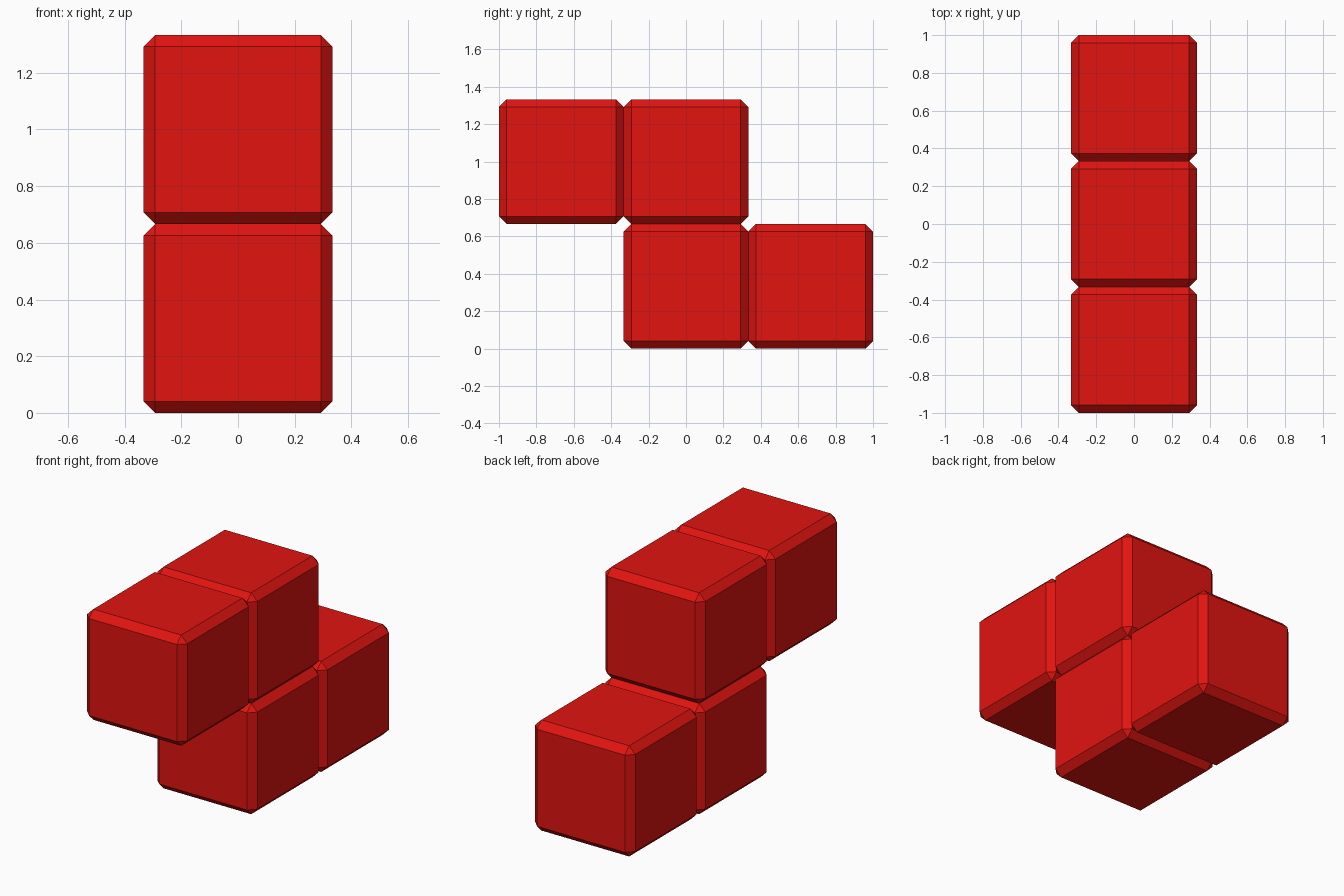
import bpy
import bmesh

if "Cube" in bpy.data.objects:
    bpy.data.objects.remove(bpy.data.objects["Cube"])

SIZE = 2 / 3      # three blocks span the 2 unit length
CHAMFER = 0.041

red = bpy.data.materials.new("red")
red.diffuse_color = (0.75, 0.007, 0.005, 1)
red.use_nodes = True
red.node_tree.nodes["Principled BSDF"].inputs["Base Color"].default_value = red.diffuse_color


def add_block(name, y, z):
    """One chamfered cube, placed by its grid cell centre."""
    bm = bmesh.new()
    bmesh.ops.create_cube(bm, size=SIZE)
    bmesh.ops.bevel(bm, geom=bm.edges[:], offset=CHAMFER, segments=1,
                    affect='EDGES', clamp_overlap=True)
    mesh = bpy.data.meshes.new(name)
    bm.to_mesh(mesh)
    bm.free()
    mesh.materials.append(red)
    obj = bpy.data.objects.new(name, mesh)
    obj.location = (0, y, z)
    bpy.context.collection.objects.link(obj)


# Z-shaped piece: two upper blocks towards the front, two lower towards the back
for name, col, row in (("upper_front_block", -1, 1),
                       ("upper_middle_block", 0, 1),
                       ("lower_middle_block", 0, 0),
                       ("lower_back_block", 1, 0)):
    add_block(name, col * SIZE, (row + 0.5) * SIZE)
